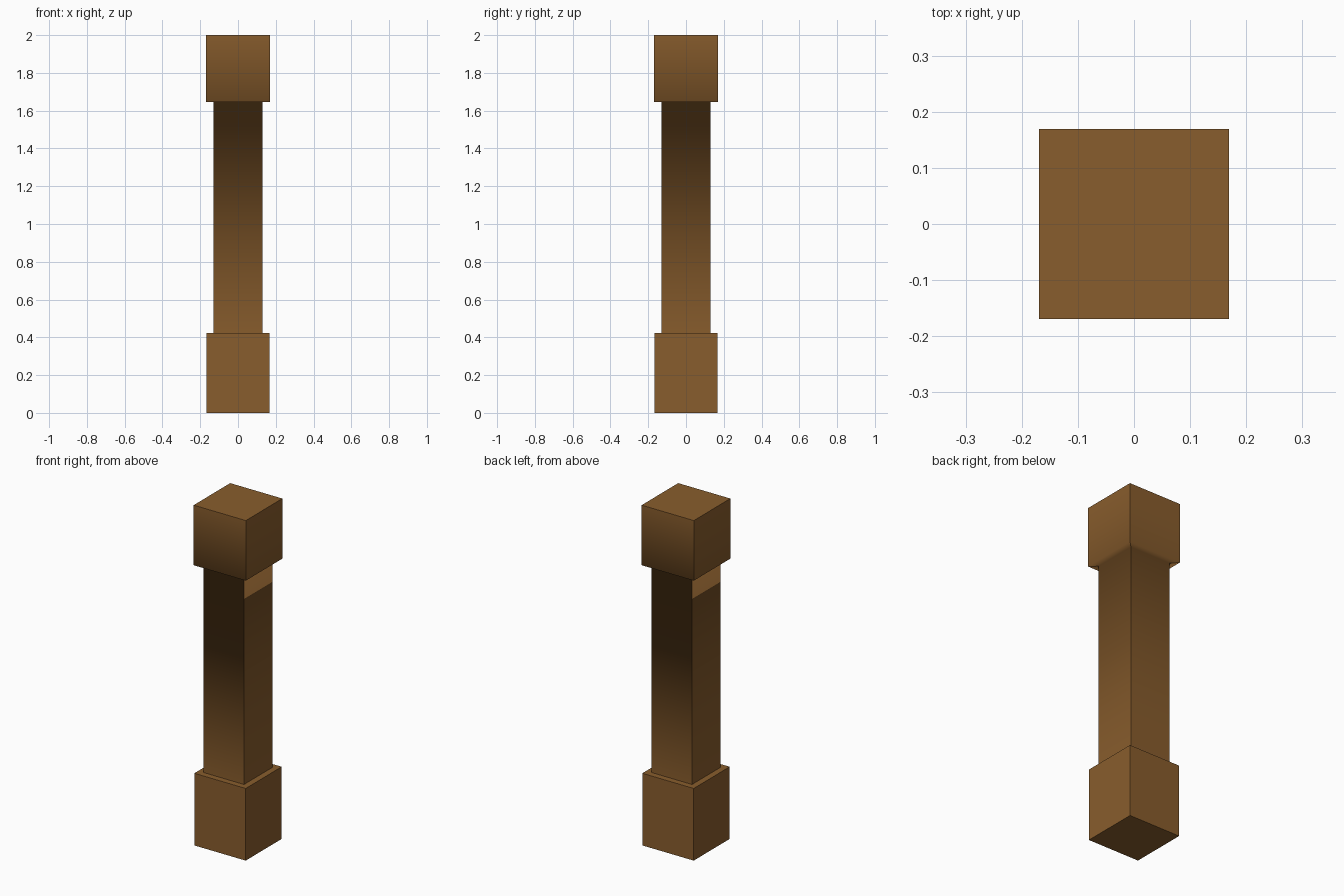
import bpy, bmesh

if "Cube" in bpy.data.objects:
    bpy.data.objects.remove(bpy.data.objects["Cube"])

# Square profile from floor to top: (half width, height)
PROFILE = [(0.167, 0.0), (0.167, 0.424),      # base block
           (0.131, 0.424), (0.131, 1.647),    # shaft
           (0.1695, 1.647), (0.1695, 2.0)]    # cap block

bm = bmesh.new()
rings = [[bm.verts.new((sx * h, sy * h, z))
          for sx, sy in ((-1, -1), (1, -1), (1, 1), (-1, 1))]
         for h, z in PROFILE]

# Side walls and ledges
for low, high in zip(rings, rings[1:]):
    for i in range(4):
        j = (i + 1) % 4
        bm.faces.new((low[i], low[j], high[j], high[i]))

# Bottom and top
bm.faces.new(rings[0][::-1])
bm.faces.new(rings[-1])

# Smooth shading only blends across the ledge under the cap
soft = set(rings[3]) | set(rings[4])
for f in bm.faces:
    f.smooth = True
for e in bm.edges:
    a, b = e.verts
    level = abs(a.co.z - b.co.z) < 1e-5
    same_width = abs(abs(a.co.x) - abs(b.co.x)) < 1e-5
    e.smooth = a in soft and b in soft and level and same_width

mesh = bpy.data.meshes.new("square_post")
bm.to_mesh(mesh)
bm.free()
post = bpy.data.objects.new("square_post", mesh)
bpy.context.collection.objects.link(post)

# Brown wood
wood = bpy.data.materials.new("brown_wood")
wood.diffuse_color = (0.25, 0.11, 0.026, 1.0)
wood.use_nodes = True
wood.node_tree.nodes["Principled BSDF"].inputs["Base Color"].default_value = wood.diffuse_color
mesh.materials.append(wood)
